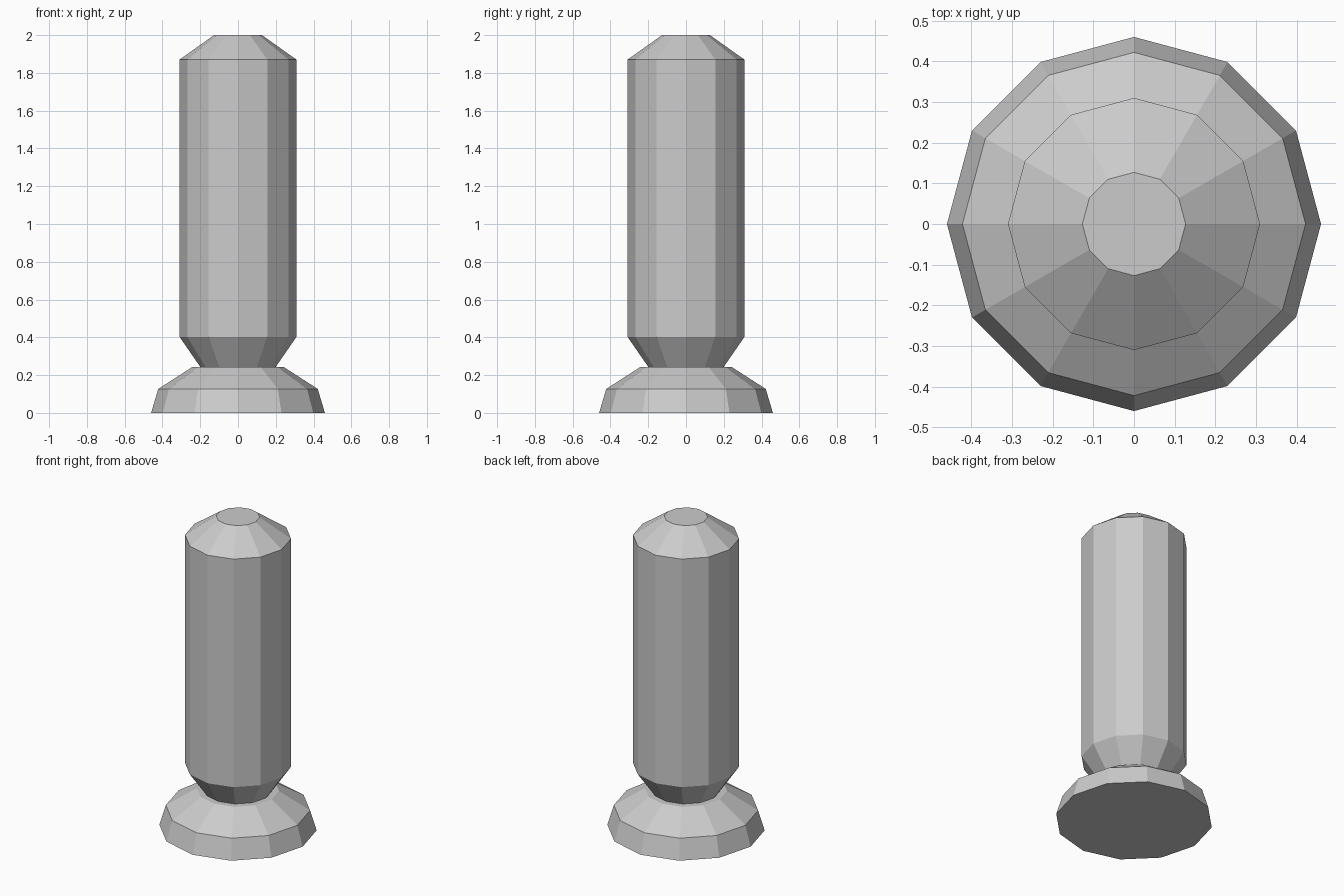
import bpy
import bmesh
from math import cos, sin, tau

SIDES = 12

cube = bpy.data.objects.get("Cube")
if cube:
    bpy.data.objects.remove(cube, do_unlink=True)

grey = bpy.data.materials.new("plain grey")
grey.use_nodes = True
colour = (0.6, 0.6, 0.6, 1)
grey.diffuse_color = colour
grey.node_tree.nodes["Principled BSDF"].inputs["Base Color"].default_value = colour


def turned(name, profile):
    """Closed, faceted solid of revolution from (radius, height) points."""
    bm = bmesh.new()
    rings = [[bm.verts.new((r * cos(tau * i / SIDES), r * sin(tau * i / SIDES), z))
              for i in range(SIDES)] for r, z in profile]
    for low, high in zip(rings, rings[1:]):
        for i in range(SIDES):
            j = (i + 1) % SIDES
            bm.faces.new((low[i], low[j], high[j], high[i]))
    bm.faces.new(rings[0][::-1])
    bm.faces.new(rings[-1])
    mesh = bpy.data.meshes.new(name)
    bm.to_mesh(mesh)
    bm.free()
    mesh.materials.append(grey)
    obj = bpy.data.objects.new(name, mesh)
    bpy.context.collection.objects.link(obj)
    return obj


# Flared foot with a sloping top
turned("base", [(0.46, 0), (0.422, 0.127), (0.24, 0.244)])

# Upright post, tapered into the base and chamfered at the top
turned("post", [(0.175, 0.208), (0.31, 0.403), (0.31, 1.87), (0.127, 2)])
